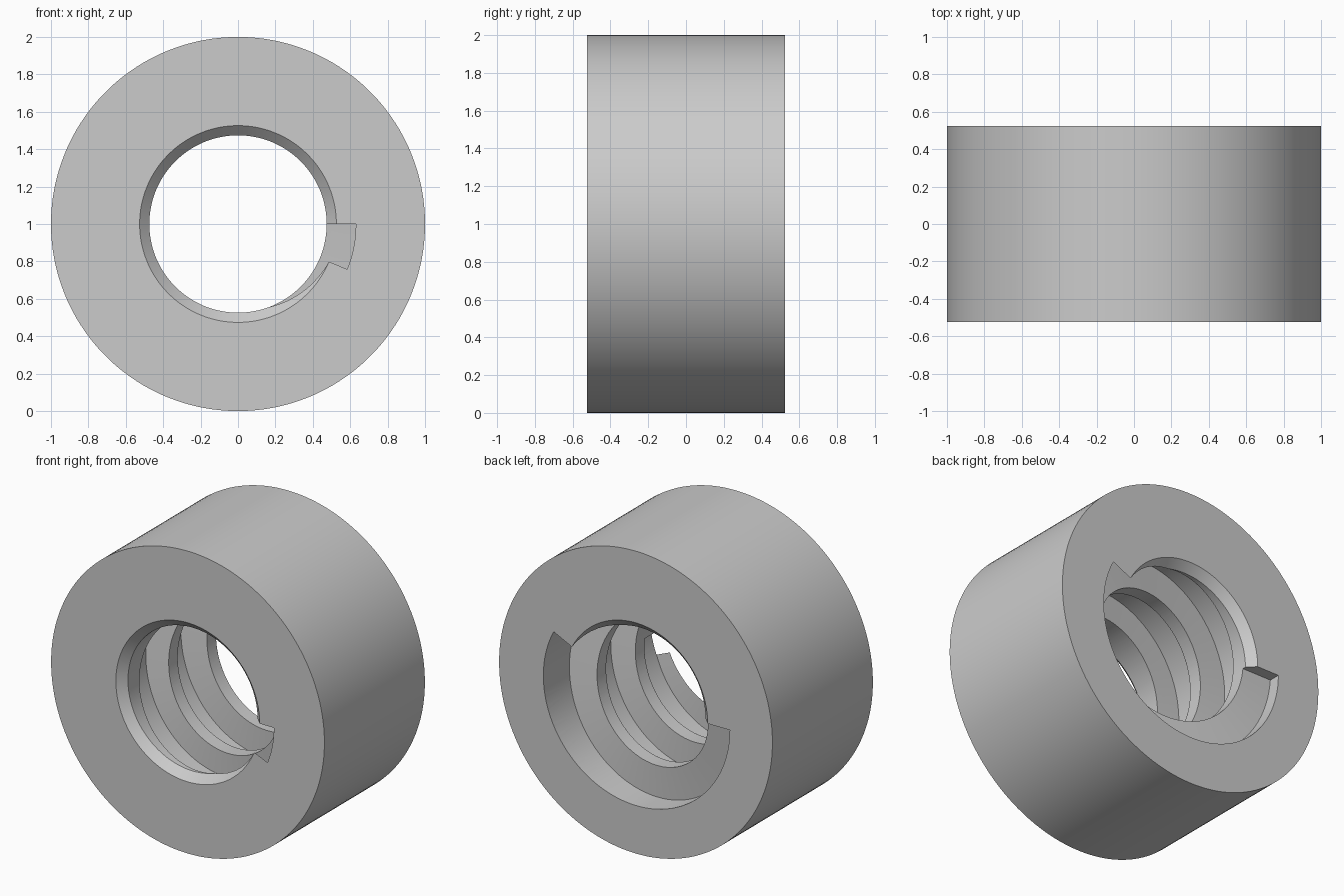
import bpy, bmesh
from math import cos, sin, pi, tau

cube = bpy.data.objects.get("Cube")
if cube:
    bpy.data.objects.remove(cube, do_unlink=True)

HALF = 0.525           # half the length along y
BORE, CHAMFER = 0.474, 0.052
PITCH, WIDTH, TURNS = 0.4, 0.305, 2.5
ROOT_FRONT, ROOT_BACK = 0.63, 0.688

grey = bpy.data.materials.new("plain grey")
grey.use_nodes = True
grey.diffuse_color = (0.6, 0.6, 0.6, 1)
grey.node_tree.nodes["Principled BSDF"].inputs["Base Color"].default_value = grey.diffuse_color


def ring(bm, section, angle):
    """Place an (r, y) section at an angle around the bore axis."""
    return [bm.verts.new((r * cos(angle), y, 1 + r * sin(angle))) for r, y in section]


def skin(bm, rings, closed):
    """Join successive rings with quads, either in a loop or with end caps."""
    n = len(rings[0])
    pairs = list(zip(rings, rings[1:]))
    if closed:
        pairs.append((rings[-1], rings[0]))
    else:
        bm.faces.new(rings[0])
        bm.faces.new(rings[-1])
    for a, b in pairs:
        for i in range(n):
            j = (i + 1) % n
            bm.faces.new((a[i], a[j], b[j], b[i]))


def finish(bm, name):
    bmesh.ops.recalc_face_normals(bm, faces=bm.faces)
    mesh = bpy.data.meshes.new(name)
    bm.to_mesh(mesh)
    bm.free()
    mesh.materials.append(grey)
    obj = bpy.data.objects.new(name, mesh)
    bpy.context.collection.objects.link(obj)
    return obj


# Thick sleeve with a chamfered bore
bm = bmesh.new()
mouth, inner = BORE + CHAMFER, HALF - CHAMFER
section = [(1, -HALF), (1, HALF), (mouth, HALF), (BORE, inner),
           (BORE, -inner), (mouth, -HALF)]
steps = 160
skin(bm, [ring(bm, section, tau * (k + 0.5) / steps) for k in range(steps)], True)
nut = finish(bm, "threaded_sleeve")

# Square-section helical cutter, its root widening towards the back
bm = bmesh.new()
count = int(TURNS * 112)
start = -HALF - PITCH / 16
rings = []
for k in range(count + 1):
    t = k / count
    y = start + PITCH * TURNS * t
    root = ROOT_FRONT + (ROOT_BACK - ROOT_FRONT) * t
    rings.append(ring(bm, [(0.33, y), (root, y), (root, y + WIDTH), (0.33, y + WIDTH)],
                      -tau * TURNS * t))
skin(bm, rings, False)
cutter = finish(bm, "thread_cutter")

# Cut the thread
cut = nut.modifiers.new("thread", 'BOOLEAN')
cut.operation = 'DIFFERENCE'
cut.solver = 'EXACT'
cut.object = cutter
bpy.context.view_layer.objects.active = nut
nut.select_set(True)
bpy.ops.object.modifier_apply(modifier=cut.name)
bpy.data.objects.remove(cutter, do_unlink=True)
bpy.ops.object.shade_smooth_by_angle(angle=pi / 6)
